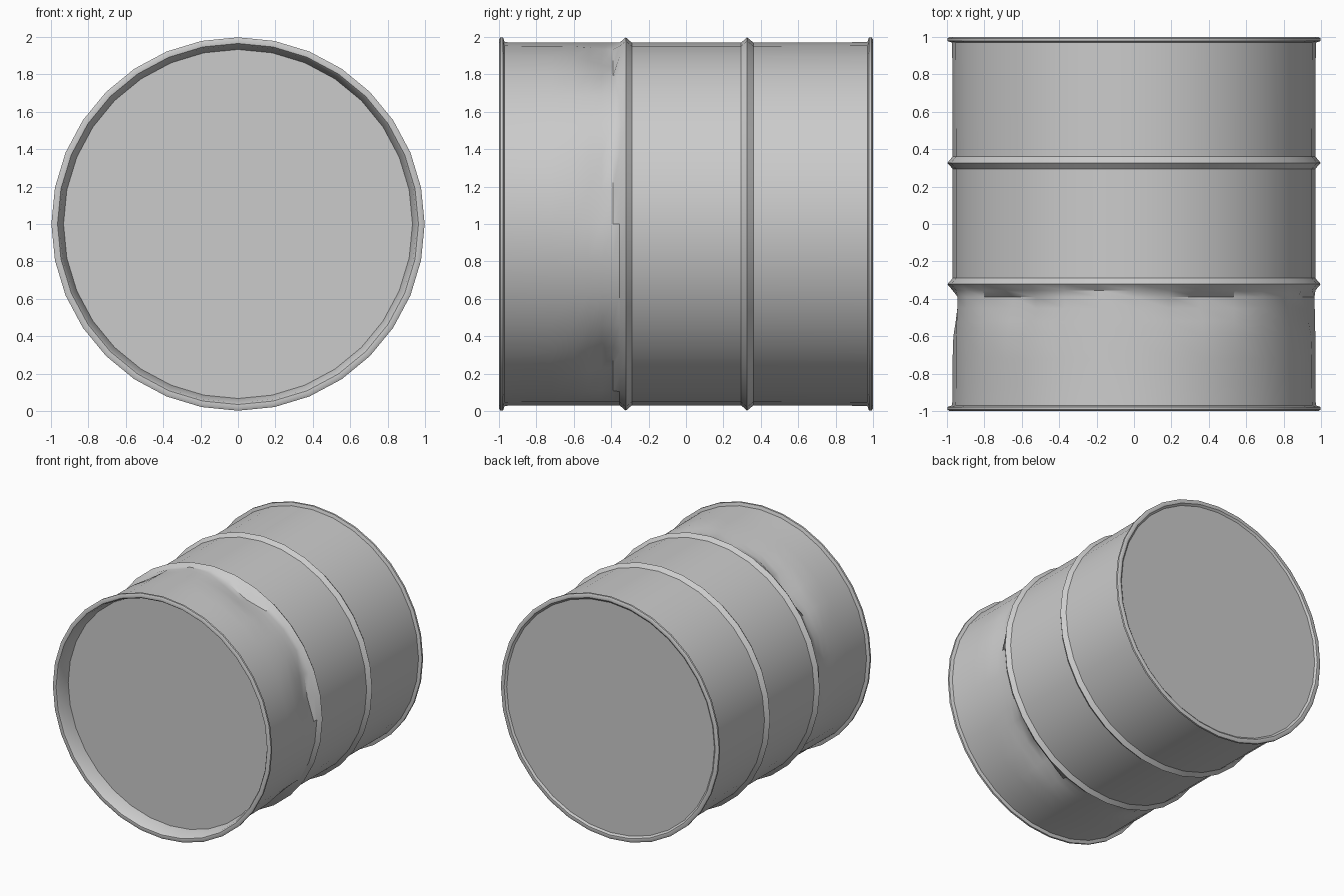
import bpy, bmesh, math

if "Cube" in bpy.data.objects:
    bpy.data.objects.remove(bpy.data.objects["Cube"])

SEG = 32

# Profile (y along the barrel axis, radius), from front lid round to back lid
profile = [
    (-0.885, 0.933), (-0.985, 0.955), (-0.998, 0.965),           # recessed front wall
    (-1.0, 0.985), (-0.993, 0.998), (-0.978, 0.998), (-0.97, 0.972),  # front rim
    (-0.85, 0.97), (-0.72, 0.97), (-0.6, 0.97), (-0.52, 0.97),
    (-0.45, 0.97), (-0.39, 0.97), (-0.355, 0.97),                # dented band
    (-0.322, 0.998), (-0.29, 0.97),                              # front rib
    (0.295, 0.97), (0.327, 0.998), (0.36, 0.97),                 # back rib
    (0.97, 0.972), (0.978, 0.998), (0.993, 0.998), (1.0, 0.985), # back rim
    (0.998, 0.965), (0.985, 0.95),                               # shallow back lid
]

# Dents in the front band: angle (deg), depth, angular width (deg)
dents = [(14, 0.05, 9), (68, 0.06, 10), (133, 0.06, 10),
         (180, 0.04, 9), (235, 0.05, 10), (308, 0.06, 10)]


def dent_depth(y, deg):
    if not -0.86 < y < -0.36:
        return 0.0
    along = math.exp(-((y + 0.39) / 0.14) ** 2)
    total = 0.0
    for centre, depth, width in dents:
        d = (deg - centre + 180) % 360 - 180
        total += depth * math.exp(-(d / width) ** 2)
    return total * along


bm = bmesh.new()
rings = []
for y, r in profile:
    ring = []
    for i in range(SEG):
        deg = 360 * i / SEG
        a = math.radians(deg)
        rr = r - dent_depth(y, deg)
        ring.append(bm.verts.new((rr * math.cos(a), y, 1 + rr * math.sin(a))))
    rings.append(ring)

# Skin between rings
for a, b in zip(rings, rings[1:]):
    for i in range(SEG):
        j = (i + 1) % SEG
        bm.faces.new((a[i], a[j], b[j], b[i]))

# Flat lids
bm.faces.new(rings[0])
bm.faces.new(rings[-1])
bmesh.ops.recalc_face_normals(bm, faces=bm.faces)

mesh = bpy.data.meshes.new("barrel")
bm.to_mesh(mesh)
bm.free()
barrel = bpy.data.objects.new("barrel", mesh)
bpy.context.collection.objects.link(barrel)

# Smooth sides, crisp rims and ribs
bpy.context.view_layer.objects.active = barrel
barrel.select_set(True)
bpy.ops.object.shade_smooth_by_angle(angle=math.radians(35))
